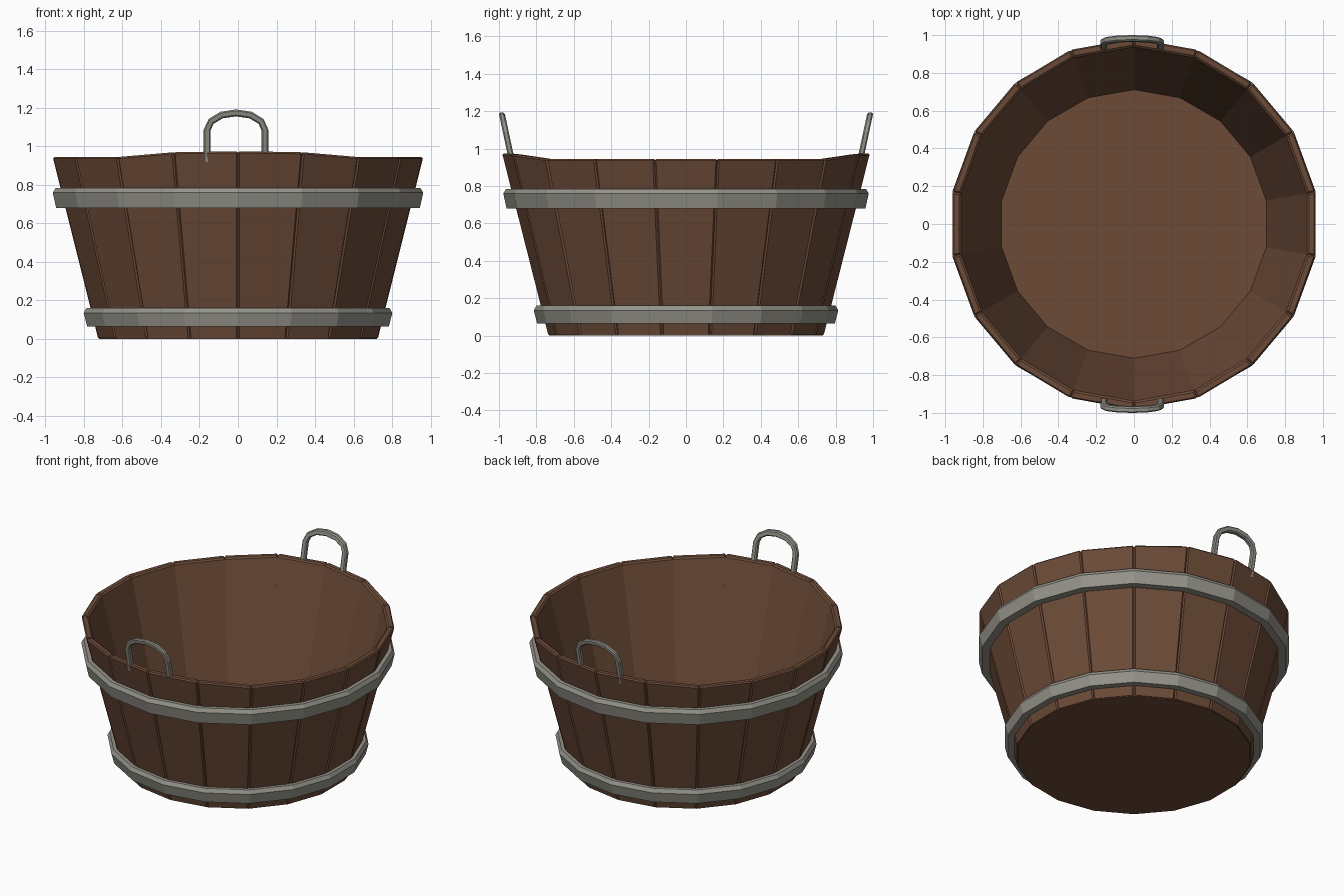
import bpy, bmesh, math

if "Cube" in bpy.data.objects:
    bpy.data.objects.remove(bpy.data.objects["Cube"])

N = 18                      # staves; seams lie at 10 + 20k degrees


def material(name, rgb):
    m = bpy.data.materials.new(name)
    m.diffuse_color = (*rgb, 1)
    m.use_nodes = True
    m.node_tree.nodes["Principled BSDF"].inputs["Base Color"].default_value = m.diffuse_color
    return m


wood = material("brown_wood", (0.150, 0.070, 0.039))
iron = material("grey_iron", (0.300, 0.295, 0.255))


def finish(bm, name, mat):
    bmesh.ops.recalc_face_normals(bm, faces=bm.faces[:])
    me = bpy.data.meshes.new(name)
    bm.to_mesh(me)
    bm.free()
    me.materials.append(mat)
    ob = bpy.data.objects.new(name, me)
    bpy.context.collection.objects.link(ob)
    return ob


def polar(r, deg, z):
    a = math.radians(deg)
    return (r * math.cos(a), r * math.sin(a), z)


def wall_radius(z):
    return 0.737 + 0.254 * z


def rim_height(deg):
    # rim rises towards the two handles (front and back)
    d = abs(abs((deg + 180) % 360 - 180) - 90)
    return 0.975 if d < 5 else 0.97 if d < 25 else 0.945


# staves: tapered planks with chamfered outer and top edges
THICK = 0.045
for i in range(N):
    a0, a1 = 10 + 20 * i, 30 + 20 * i
    bm = bmesh.new()
    rings = []
    for top in (False, True):
        ring = []
        for deg, inset in ((a0, 0), (a1, 0), (a1, THICK), (a0, THICK)):
            z = rim_height(deg) if top else 0.005
            ring.append(bm.verts.new(polar(wall_radius(z) - inset, deg, z)))
        rings.append(ring)
    lo, hi = rings
    bm.faces.new(lo)
    bm.faces.new(hi)
    for k in range(4):
        bm.faces.new((lo[k], lo[(k + 1) % 4], hi[(k + 1) % 4], hi[k]))
    edges = [e for e in bm.edges if all(v in hi for v in e.verts)
             or set(e.verts) in ({lo[0], hi[0]}, {lo[1], hi[1]})]
    bmesh.ops.bevel(bm, geom=edges, offset=0.009, segments=1, affect='EDGES')
    finish(bm, f"stave_{i + 1}", wood)


def lathe(name, profile, mat, closed_loop):
    # revolve a (radius, z) profile in 18 flat sides
    bm = bmesh.new()
    rows = [[bm.verts.new(polar(r, 10 + 20 * i, z)) for i in range(N)] for r, z in profile]
    pairs = list(zip(rows, rows[1:]))
    if closed_loop:
        pairs.append((rows[-1], rows[0]))
    else:
        bm.faces.new(rows[0])
        bm.faces.new(rows[-1])
    for a, b in pairs:
        for i in range(N):
            j = (i + 1) % N
            bm.faces.new((a[i], a[j], b[j], b[i]))
    return finish(bm, name, mat)


# floor and iron hoops
lathe("tub_floor", [(0.733, 0.0), (0.733, 0.012), (0.72, 0.075)], wood, False)
lathe("upper_hoop", [(0.90, 0.68), (0.959, 0.68), (0.977, 0.76), (0.962, 0.785), (0.92, 0.785)], iron, True)
lathe("lower_hoop", [(0.745, 0.065), (0.796, 0.065), (0.814, 0.135), (0.80, 0.16), (0.76, 0.16)], iron, True)

# handles: arched flat bars leaning outwards with the wall
half = [(-0.15, 0.92), (-0.15, 1.085), (-0.13, 1.13), (-0.075, 1.163), (0.0, 1.174)]
path = half + [(-x, z) for x, z in half[-2::-1]]


def handle(name, side):
    bm = bmesh.new()
    rings = []
    for k, (x, z) in enumerate(path):
        xa, za = path[max(k - 1, 0)]
        xb, zb = path[min(k + 1, len(path) - 1)]
        length = math.hypot(xb - xa, zb - za)
        nx, nz = -(zb - za) / length, (xb - xa) / length
        ring = []
        for w, d in ((0.018, -0.009), (0.018, 0.009), (0.011, 0.016), (-0.011, 0.016),
                     (-0.018, 0.009), (-0.018, -0.009), (-0.011, -0.016), (0.011, -0.016)):
            pz = z + nz * w
            py = 0.934 + (pz - 0.95) * 0.213 + d
            ring.append(bm.verts.new((x - 0.01 + nx * w, side * py, pz)))
        rings.append(ring)
    for a, b in zip(rings, rings[1:]):
        for i in range(8):
            j = (i + 1) % 8
            bm.faces.new((a[i], a[j], b[j], b[i]))
    bm.faces.new(rings[0])
    bm.faces.new(rings[-1])
    finish(bm, name, iron)


handle("front_handle", -1)
handle("back_handle", 1)
